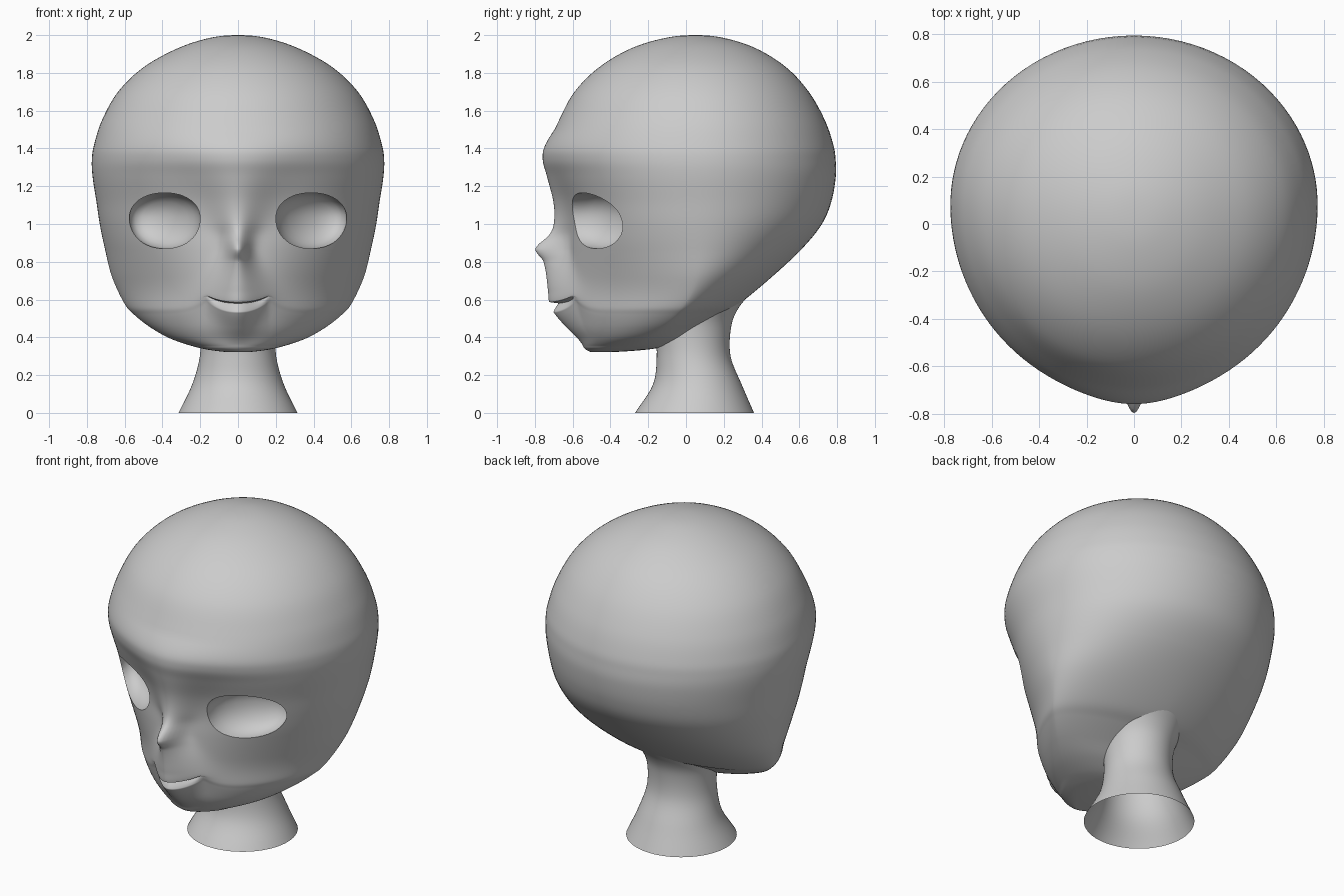
import bpy, bmesh, math

if "Cube" in bpy.data.objects:
    bpy.data.objects.remove(bpy.data.objects["Cube"])

grey = bpy.data.materials.new("plain_grey")
grey.diffuse_color = (0.6, 0.6, 0.6, 1)
grey.use_nodes = True
grey.node_tree.nodes["Principled BSDF"].inputs["Base Color"].default_value = grey.diffuse_color

# Head sections: z, half width, front y, back y
HEAD = [(2.00, 0, 0.05, 0.05), (1.985, 0.15, -0.11, 0.20), (1.93, 0.32, -0.29, 0.37),
        (1.83, 0.50, -0.46, 0.53), (1.70, 0.635, -0.59, 0.65), (1.55, 0.72, -0.672, 0.735),
        (1.42, 0.762, -0.728, 0.78), (1.34, 0.774, -0.727, 0.792), (1.25, 0.77, -0.69, 0.793),
        (1.12, 0.75, -0.64, 0.77), (1.00, 0.732, -0.62, 0.72), (0.87, 0.705, -0.625, 0.615),
        (0.72, 0.667, -0.635, 0.455), (0.58, 0.602, -0.645, 0.285), (0.52, 0.55, -0.635, 0.18),
        (0.45, 0.46, -0.60, 0.06), (0.39, 0.35, -0.56, -0.03), (0.345, 0.21, -0.54, -0.14),
        (0.325, 0.09, -0.51, -0.33), (0.322, 0, -0.48, -0.48)]
# Nose and muzzle ridge: z, height, width
RIDGE = [(0.36, 0, 0.07), (0.45, 0.03, 0.08), (0.58, 0.078, 0.13), (0.65, 0.09, 0.13),
         (0.80, 0.125, 0.075), (0.87, 0.172, 0.057), (0.94, 0.105, 0.065),
         (1.00, 0.08, 0.09), (1.22, 0.05, 0.17), (1.36, 0.028, 0.25), (1.5, 0, 0.3)]
# Neck sections: z, half width, front y, back y
NECK = [(0, 0.315, -0.27, 0.36), (0.15, 0.243, -0.175, 0.295), (0.3, 0.202, -0.155, 0.236),
        (0.45, 0.2, -0.16, 0.238), (0.55, 0.22, -0.13, 0.275), (0.65, 0.25, -0.08, 0.355)]


def spline(rows, steps, poles):
    """Smooth rows through the given sections."""
    def beyond(end, r):
        if poles:
            return (r[0], -r[1], r[3], r[2])
        return tuple(2 * a - b for a, b in zip(end, r))
    ext = [beyond(rows[0], rows[1])] + rows + [beyond(rows[-1], rows[-2])]
    out = []
    for i in range(1, len(ext) - 2):
        p0, p1, p2, p3 = ext[i - 1:i + 3]
        n = steps(p1[0])
        for k in range(n):
            t = k / n
            out.append([0.5 * (2 * b + (c - a) * t + (2 * a - 5 * b + 4 * c - d) * t * t
                               + (3 * b - a - 3 * c + d) * t ** 3)
                        for a, b, c, d in zip(p0, p1, p2, p3)])
    return out + [list(rows[-1])]


def ridge_at(z):
    """Ridge height and width at a level, smoothly interpolated."""
    if z <= RIDGE[0][0] or z >= RIDGE[-1][0]:
        return 0, 0.1
    i = max(k for k, r in enumerate(RIDGE) if r[0] <= z)
    p, q = RIDGE[i], RIDGE[i + 1]
    before, after = RIDGE[max(i - 1, 0)], RIDGE[min(i + 2, len(RIDGE) - 1)]
    h = q[0] - p[0]
    t = (z - p[0]) / h
    out = []
    for k in (1, 2):
        m0 = (q[k] - before[k]) / (q[0] - before[0]) * h
        m1 = (after[k] - p[k]) / (after[0] - p[0]) * h
        out.append(p[k] * (2 * t**3 - 3 * t * t + 1) + q[k] * (3 * t * t - 2 * t**3)
                   + m0 * (t**3 - 2 * t * t + t) + m1 * (t**3 - t * t))
    return out


def spow(v, e):
    return math.copysign(abs(v) ** e, v)


def head_point(row, u):
    z, a, yf, yb = row
    # Widest point moves forward under the jaw
    if z < 0.35:
        yc = (yf + yb) / 2
    elif z < 1.1:
        yc = 0.09 - 0.3 * ((1.1 - z) / 0.7) ** 4
    else:
        yc = 0.09 - 0.04 * min(1, (z - 1.1) / 0.8)
    ang = u - 0.5 * math.sin(u)          # denser towards the face
    s, c = math.sin(ang), math.cos(ang)
    front = c > 0
    if front:                            # jaw is pointed, cranium round
        e = 2 / (2 - 0.5 * math.exp(-((z - 0.6) / 0.3) ** 2))
    else:
        e = 2 / (2 - 0.3 * math.exp(-((z - 0.52) / 0.18) ** 2))
    x = a * spow(s, e)
    y = yc + (yf - yc if front else yc - yb) * spow(c, e)
    if front:
        height, width = ridge_at(z)
        y -= height * math.exp(-(x / width) ** 2)     # nose and muzzle
        q = (x / 0.165) ** 2
        if 0.533 < z < 0.582 and q < 1:               # mouth shelf
            y += 0.05 * (1 - q * q) * (z - 0.533) / 0.049
        curve = min(q, 1) ** 1.2 * math.exp(-max(0, q - 1))
        z += 0.06 * curve * math.exp(-((z - 0.535) / 0.05) ** 2 / 2)
    return x, y, z


def neck_point(row, u):
    z, a, yf, yb = row
    return a * math.sin(u), (yf + yb) / 2 - (yb - yf) / 2 * math.cos(u), z


def finish(name, bm):
    bmesh.ops.recalc_face_normals(bm, faces=bm.faces)
    me = bpy.data.meshes.new(name)
    bm.to_mesh(me)
    bm.free()
    me.materials.append(grey)
    ob = bpy.data.objects.new(name, me)
    bpy.context.collection.objects.link(ob)
    return ob


def skin(name, rings, ends=None):
    """Bridge rings of points; optional end points close both ends."""
    bm = bmesh.new()
    rings = [[bm.verts.new(p) for p in ring] for ring in rings]
    n = len(rings[0])
    for lo, hi in zip(rings, rings[1:]):
        for i in range(n):
            j = (i + 1) % n
            bm.faces.new((lo[i], lo[j], hi[j], hi[i]))
    if ends:
        for p, ring in zip(ends, (rings[0], rings[-1])):
            tip = bm.verts.new(p)
            for i in range(n):
                bm.faces.new((tip, ring[i], ring[(i + 1) % n]))
    return finish(name, bm)


def turns(n):
    return [2 * math.pi * i / n for i in range(n)]


# Head and neck
rows = spline(HEAD, lambda z: 14 if 0.5 < z < 0.6 else 16 if 0.6 < z < 0.9 else 6, True)
head = skin("head", [[head_point(r, u) for u in turns(144)] for r in rows[1:-1]],
            [(0, r[2], r[0]) for r in (rows[0], rows[-1])])
neck = skin("neck", [[neck_point(r, u) for u in turns(64)]
                     for r in spline(NECK, lambda z: 6, False)])

# Eye sockets: bowls following the slant of the face
cutters = []
BOWL = [(-0.3, 1), (0.02, 1), (0.06, 0.95), (0.10, 0.83), (0.13, 0.64), (0.15, 0.4), (0.158, 0.2)]


def socket_point(side, depth, scale, t):
    x = 0.388 + scale * 0.187 * spow(math.cos(t), 0.95)
    z = 1.03 + scale * (0.135 if math.sin(t) > 0 else 0.16) * spow(math.sin(t), 0.92)
    return side * x, -0.465 + 0.59 * (x - 0.388) + depth, z


for side, name in ((-1, "left_socket_cutter"), (1, "right_socket_cutter")):
    cutters.append(skin(name, [[socket_point(side, d, s, t) for t in turns(48)] for d, s in BOWL],
                        [socket_point(side, d, 0, 0) for d in (-0.3, 0.16)]))

# Passage that opens the neck into the head
cutters.append(skin("neck_cutter", [[(0.17 * math.cos(t), 0.04 + 0.17 * math.sin(t), z)
                                     for t in turns(48)] for z in (0.2, 0.8)],
                    [(0, 0.04, 0.2), (0, 0.04, 0.8)]))

for c in cutters:
    c.hide_render = True
    cut = head.modifiers.new(c.name, 'BOOLEAN')
    cut.operation, cut.solver, cut.object = 'DIFFERENCE', 'EXACT', c
bpy.context.view_layer.objects.active = head
for m in list(head.modifiers):
    bpy.ops.object.modifier_apply(modifier=m.name)
for c in cutters:
    bpy.data.objects.remove(c)

# Smooth skin with crisp eye and lip edges
for ob in (head, neck):
    bpy.ops.object.select_all(action='DESELECT')
    ob.select_set(True)
    bpy.context.view_layer.objects.active = ob
    bpy.ops.object.shade_smooth_by_angle(angle=math.radians(50))
